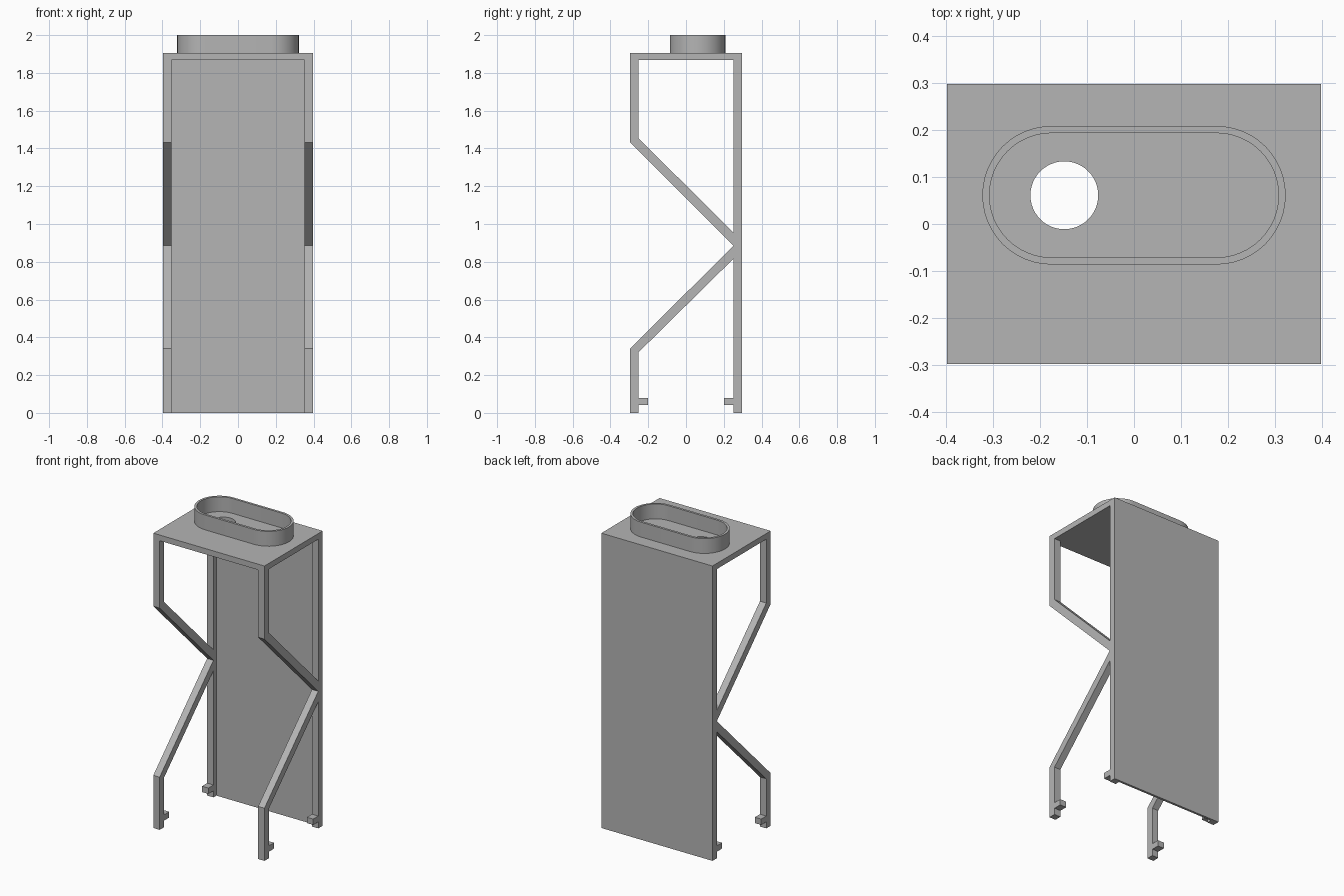
import bpy, bmesh, math
from mathutils import Matrix

if "Cube" in bpy.data.objects:
    bpy.data.objects.remove(bpy.data.objects["Cube"])

grey = bpy.data.materials.new("neutral_grey")
grey.diffuse_color = (0.46, 0.46, 0.46, 1)
grey.use_nodes = True
grey.node_tree.nodes["Principled BSDF"].inputs["Base Color"].default_value = grey.diffuse_color

# Overall dimensions
HX, HY = 0.397, 0.297          # half width, half depth
BAR = 0.045                    # bar thickness
PLATE_Z, TOP_Z = 1.867, 1.904  # underside and top of the cap plate
PANEL = 0.015                  # back panel thickness
IN = HY - BAR                  # inner face of the posts


def extrude(name, loops, low, high, side=False):
    """Fill 2D loops (inner loops become holes) and extrude from low to high."""
    curve = bpy.data.curves.new(name, 'CURVE')
    curve.dimensions = '2D'
    curve.fill_mode = 'BOTH'
    curve.extrude = (high - low) / 2
    for loop in loops:
        spline = curve.splines.new('POLY')
        spline.points.add(len(loop) - 1)
        for point, (a, b) in zip(spline.points, loop):
            point.co = (a, b, 0, 1)
        spline.use_cyclic_u = True
    obj = bpy.data.objects.new(name, curve)
    bpy.context.collection.objects.link(obj)
    bpy.ops.object.select_all(action='DESELECT')
    obj.select_set(True)
    bpy.context.view_layer.objects.active = obj
    bpy.ops.object.convert(target='MESH')
    obj = bpy.context.object
    mesh = obj.data
    mesh.transform(Matrix.Translation((0, 0, (low + high) / 2)))
    if side:  # drawn in (y, z), extruded along x
        mesh.transform(Matrix(((0, 0, 1, 0), (1, 0, 0, 0),
                               (0, 1, 0, 0), (0, 0, 0, 1))))
    bm = bmesh.new()
    bm.from_mesh(mesh)
    bmesh.ops.remove_doubles(bm, verts=bm.verts, dist=0.0001)
    bmesh.ops.recalc_face_normals(bm, faces=bm.faces)
    bm.to_mesh(mesh)
    bm.free()
    mesh.materials.clear()
    mesh.materials.append(grey)
    bpy.ops.object.shade_smooth_by_angle(angle=math.radians(30))
    return obj


def rect(x0, y0, x1, y1):
    return [(x0, y0), (x1, y0), (x1, y1), (x0, y1)]


def stadium(cy, half, r, n=24):
    """Slot outline: two half circles joined by straight sides."""
    pts = []
    for side, start in ((1, -math.pi / 2), (-1, math.pi / 2)):
        for i in range(n + 1):
            a = start + math.pi * i / n
            pts.append((side * half + r * math.cos(a), cy + r * math.sin(a)))
    return pts


def circle(cx, cy, r, n=48):
    return [(cx + r * math.cos(2 * math.pi * i / n),
             cy + r * math.sin(2 * math.pi * i / n)) for i in range(n)]


# Side frames: K-shaped bars with small hooks at the feet, in (y, z)
back = HY - PANEL
frame = [(-HY, PLATE_Z), (-HY, 1.432), (IN, 0.885), (-HY, 0.34), (-HY, 0),
         (-IN, 0), (-IN, 0.042), (-0.2, 0.042), (-0.2, 0.08), (-IN, 0.08),
         (-IN, 0.32), (IN, 0.817), (IN, 0.08), (0.2, 0.08), (0.2, 0.042),
         (IN, 0.042), (IN, 0), (back, 0), (back, PLATE_Z), (IN, PLATE_Z),
         (IN, 0.953), (-IN, 1.455), (-IN, PLATE_Z)]
extrude("right_frame", [frame], HX - BAR, HX, side=True)
extrude("left_frame", [frame], -HX, -HX + BAR, side=True)

# Back panel
extrude("back_panel", [rect(-HX, back, HX, HY)], 0, PLATE_Z)

# Cap plate with a round through hole
extrude("cap_plate", [rect(-HX, -HY, HX, HY), circle(-0.148, 0.061, 0.072)],
        PLATE_Z, TOP_Z)

# Slot-shaped collar on top
extrude("collar", [stadium(0.061, 0.175, 0.147), stadium(0.061, 0.175, 0.132)],
        TOP_Z, 2.0)
